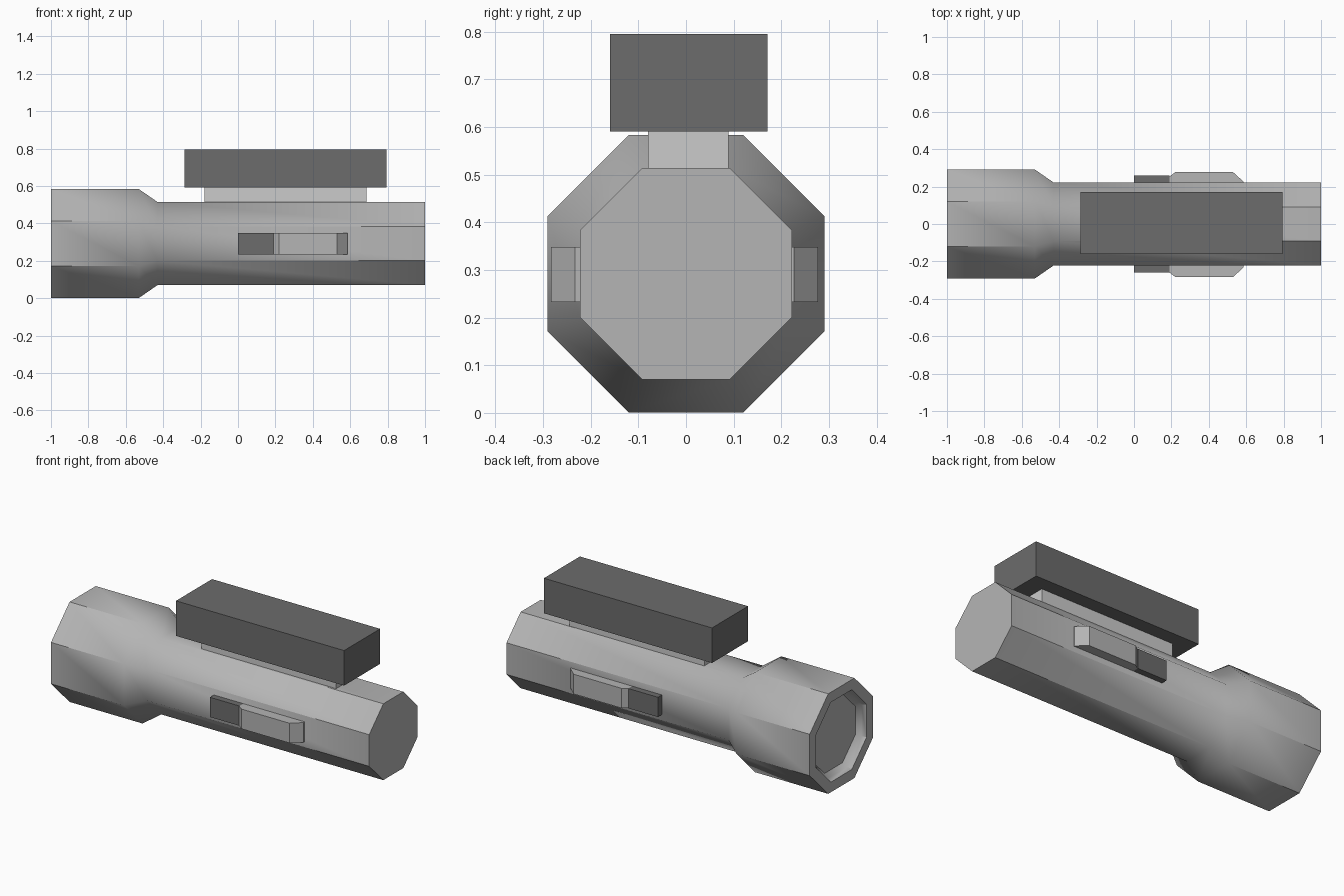
import bpy, bmesh
from math import pi, sin, cos, radians

if "Cube" in bpy.data.objects:
    bpy.data.objects.remove(bpy.data.objects["Cube"])

SIDES = 8
AXIS_Z = 0.292


def grey(name, value):
    mat = bpy.data.materials.new(name)
    mat.diffuse_color = (value, value, value, 1)
    mat.use_nodes = True
    mat.node_tree.nodes["Principled BSDF"].inputs["Base Color"].default_value = mat.diffuse_color
    return mat


MID = grey("mid_grey", 0.46)
DARK = grey("dark_grey", 0.15)


def finish(name, bm, mat=None):
    bmesh.ops.recalc_face_normals(bm, faces=bm.faces[:])
    mesh = bpy.data.meshes.new(name)
    bm.to_mesh(mesh)
    bm.free()
    if mat:
        mesh.materials.append(mat)
    obj = bpy.data.objects.new(name, mesh)
    bpy.context.collection.objects.link(obj)
    return obj


def octagon_tube(name, stations, mat):
    """Loft octagons along x; stations are (x, distance to the flats)."""
    bm = bmesh.new()
    rings = []
    for x, flat in stations:
        r = flat / cos(pi / SIDES)
        angles = [(i + 0.5) * 2 * pi / SIDES for i in range(SIDES)]
        rings.append([bm.verts.new((x, r * cos(a), AXIS_Z + r * sin(a))) for a in angles])
    for a, b in zip(rings, rings[1:]):
        for i in range(SIDES):
            j = (i + 1) % SIDES
            bm.faces.new((a[i], a[j], b[j], b[i]))
    bm.faces.new(rings[0])
    bm.faces.new(rings[-1])
    return finish(name, bm, mat)


def prism(name, profile, z0, z1, mat=None):
    """Extrude an xy outline from z0 to z1."""
    bm = bmesh.new()
    face = bm.faces.new([bm.verts.new((x, y, z0)) for x, y in profile])
    top = bmesh.ops.extrude_face_region(bm, geom=[face])["geom"]
    verts = [v for v in top if isinstance(v, bmesh.types.BMVert)]
    bmesh.ops.translate(bm, verts=verts, vec=(0, 0, z1 - z0))
    return finish(name, bm, mat)


def block(name, x0, x1, y0, y1, z0, z1, mat=None):
    return prism(name, [(x0, y0), (x1, y0), (x1, y1), (x0, y1)], z0, z1, mat)


# Body with flared head, running from the recessed lens round to the tail cap
body = octagon_tube("flashlight_body", [
    (-0.95, 0.20), (-0.975, 0.22), (-1.0, 0.232),
    (-1.0, 0.291), (-0.53, 0.291), (-0.43, 0.222), (1.0, 0.222)], MID)

# Flare blends smoothly along the body, long edges stay sharp
bpy.context.view_layer.objects.active = body
body.select_set(True)
bpy.ops.object.shade_smooth_by_angle(angle=radians(40))

# Mounting rail and clamp block on top
block("mount_rail", -0.18, 0.688, -0.08, 0.089, 0.50, 0.60)
block("mount_block", -0.287, 0.795, -0.16, 0.171, 0.591, 0.795, DARK)

# Switches on both sides
for side, s in (("front", -1), ("back", 1)):
    block(side + "_switch_base", 0.0, 0.19, s * 0.21, s * 0.258, 0.233, 0.348, DARK)
    pad = [(0.19, 0.21), (0.19, 0.257), (0.22, 0.28), (0.53, 0.28), (0.585, 0.23), (0.585, 0.21)]
    prism(side + "_switch_pad", [(x, s * y - 0.003) for x, y in pad], 0.233, 0.348, MID)
